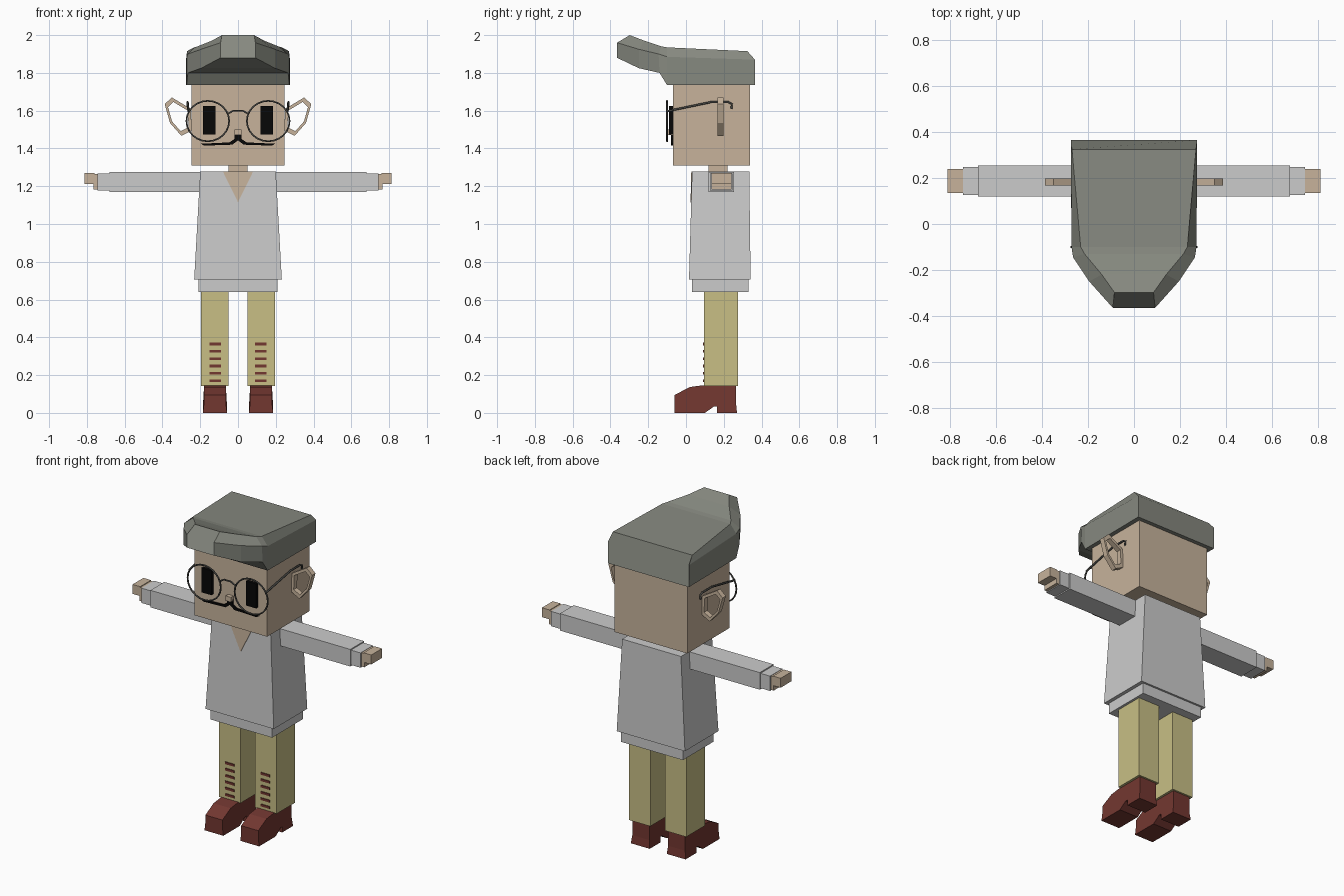
import bpy
import bmesh
import math
from mathutils import Vector

cube = bpy.data.objects.get("Cube")
if cube:
    bpy.data.objects.remove(cube, do_unlink=True)


def material(name, rgb):
    m = bpy.data.materials.new(name)
    m.use_nodes = True
    m.diffuse_color = (*rgb, 1)
    bsdf = m.node_tree.nodes["Principled BSDF"]
    bsdf.inputs["Base Color"].default_value = (*rgb, 1)
    bsdf.inputs["Roughness"].default_value = 0.9
    return m


SKIN = material("skin", (0.57, 0.45, 0.33))
HAIR = material("grey hair", (0.24, 0.25, 0.215))
SHIRT = material("white cloth", (0.6, 0.6, 0.6))
TROUSERS = material("khaki cloth", (0.58, 0.52, 0.235))
LEATHER = material("red leather", (0.17, 0.038, 0.03))
BLACK = material("black", (0.002, 0.002, 0.002))
WIRE = material("dark wire", (0.06, 0.06, 0.055))


def finish(bm, name, mat):
    bmesh.ops.recalc_face_normals(bm, faces=bm.faces)
    mesh = bpy.data.meshes.new(name)
    bm.to_mesh(mesh)
    bm.free()
    mesh.materials.append(mat)
    ob = bpy.data.objects.new(name, mesh)
    bpy.context.collection.objects.link(ob)
    return ob


def loft(name, rings, mat):
    """Skin a closed solid over rings with equal point counts."""
    bm = bmesh.new()
    vs = [[bm.verts.new(p) for p in ring] for ring in rings]
    n = len(vs[0])
    for a, b in zip(vs, vs[1:]):
        for i in range(n):
            j = (i + 1) % n
            bm.faces.new((a[i], a[j], b[j], b[i]))
    bm.faces.new(vs[0])
    bm.faces.new(vs[-1])
    return finish(bm, name, mat)


def rect(x0, x1, y0, y1, z):
    return [(x0, y0, z), (x1, y0, z), (x1, y1, z), (x0, y1, z)]


def box(name, x, y, z, mat):
    return loft(name, [rect(*x, *y, z[0]), rect(*x, *y, z[1])], mat)


def span(side, a, b):
    return sorted((side * a, side * b))


def plate(name, pts, y0, y1, mat):
    return loft(name, [[(x, y, z) for x, z in pts] for y in (y0, y1)], mat)


def wire(name, pts, radius, closed=False):
    """Thin tube through points, turned into a mesh."""
    cu = bpy.data.curves.new(name, 'CURVE')
    cu.dimensions = '3D'
    cu.bevel_depth = radius
    cu.bevel_resolution = 1
    sp = cu.splines.new('POLY')
    sp.points.add(len(pts) - 1)
    for p, co in zip(sp.points, pts):
        p.co = (*co, 1)
    sp.use_cyclic_u = closed
    cu.materials.append(WIRE)
    tmp = bpy.data.objects.new(name + "_path", cu)
    bpy.context.collection.objects.link(tmp)
    bpy.context.view_layer.update()
    mesh = bpy.data.meshes.new_from_object(tmp.evaluated_get(
        bpy.context.evaluated_depsgraph_get()))
    bpy.data.objects.remove(tmp, do_unlink=True)
    ob = bpy.data.objects.new(name, mesh)
    bpy.context.collection.objects.link(ob)


# Head, neck and nose
box("head", (-0.247, 0.247), (-0.07, 0.34), (1.31, 1.8), SKIN)
box("neck", (-0.05, 0.05), (0.12, 0.22), (1.26, 1.32), SKIN)
box("nose", (-0.018, 0.018), (-0.095, -0.06), (1.47, 1.5), SKIN)

# Swept hair: each station is (y, half width, z) for the lower, middle and top edge
stations = [
    ((0.365, 0.275, 1.735), (0.365, 0.275, 1.87), (0.325, 0.27, 1.915)),
    ((-0.1, 0.272, 1.735), (-0.1, 0.272, 1.885), (-0.1, 0.232, 1.935)),
    ((-0.14, 0.265, 1.8), (-0.145, 0.265, 1.9), (-0.13, 0.215, 1.94)),
    ((-0.25, 0.195, 1.825), (-0.25, 0.195, 1.925), (-0.22, 0.14, 1.97)),
    ((-0.365, 0.092, 1.88), (-0.365, 0.092, 1.96), (-0.298, 0.085, 2.0)),
]
loft("hair", [[(w, y, z) for y, w, z in s] + [(-w, y, z) for y, w, z in reversed(s)]
              for s in stations], HAIR)

# Moustache drawn as a half outline and its mirror image
half = [(0, 1.47), (0.018, 1.48), (0.018, 1.45), (0.045, 1.432), (0.195, 1.425),
        (0.18, 1.415), (0.03, 1.42), (0, 1.443)]
for name, s in (("left", 1), ("right", -1)):
    plate(name + "_moustache", [(s * x, z) for x, z in half], -0.079, -0.069, BLACK)

# Shirt with a hem and an open collar
loft("shirt", [rect(-0.232, 0.232, 0.016, 0.342, 0.705),
               rect(-0.2, 0.2, 0.032, 0.335, 1.277)], SHIRT)
box("shirt_hem", (-0.21, 0.21), (0.032, 0.33), (0.64, 0.71), SHIRT)
loft("open_collar", [[(-0.08, y, 1.278), (0.08, y, 1.278), (0, y - 0.004, 1.115)]
                     for y in (0.028, 0.034)], SKIN)

# Side profile of a shoe: (y, z) along the upper line and along the sole
shoe = [(-0.06, 0), (-0.06, 0.05), (-0.06, 0.095), (0.02, 0.137), (0.09, 0.146),
        (0.265, 0.146), (0.265, 0.05), (0.27, 0), (0.165, 0), (0.165, 0.035),
        (0.15, 0.035), (0.1, 0)]
ear_outline = [(0.25, 1.61), (0.35, 1.67), (0.388, 1.635), (0.36, 1.535),
               (0.3, 1.467), (0.245, 1.495)]

for side, s in (("left", 1), ("right", -1)):
    # Eye
    box(side + "_eye", span(s, 0.118, 0.186), (-0.09, -0.068), (1.475, 1.625), BLACK)

    # Ear as an open ring of constant depth
    mid = sum((Vector(p) for p in ear_outline), Vector((0, 0))) / len(ear_outline)
    inner = [mid + (Vector(p) - mid) * 0.76 for p in ear_outline]
    bm = bmesh.new()
    loops = [[bm.verts.new((s * p[0], y, p[1])) for p in line]
             for line, y in ((ear_outline, 0.167), (ear_outline, 0.199),
                             (inner, 0.199), (inner, 0.167))]
    for a, b in zip(loops, loops[1:] + loops[:1]):
        for i in range(len(a)):
            j = (i + 1) % len(a)
            bm.faces.new((a[i], a[j], b[j], b[i]))
    finish(bm, side + "_ear", SKIN)

    # Glasses rim and temple
    rim = [(s * 0.16 + 0.113 * math.cos(t * math.tau / 24), -0.1,
            1.545 + 0.107 * math.sin(t * math.tau / 24)) for t in range(24)]
    wire(side + "_glasses_rim", rim, 0.005, True)
    wire(side + "_glasses_temple",
         [(s * x, y, z) for x, y, z in ((0.262, -0.1, 1.597), (0.267, 0.13, 1.645),
                                        (0.267, 0.225, 1.645), (0.267, 0.243, 1.635),
                                        (0.267, 0.24, 1.61))], 0.006)

    # Sleeve, cuff, hand and fingers
    box(side + "_sleeve", span(s, 0.18, 0.68), (0.12, 0.254), (1.17, 1.275), SHIRT)
    box(side + "_cuff", span(s, 0.67, 0.745), (0.127, 0.247), (1.177, 1.268), SHIRT)
    box(side + "_palm", span(s, 0.74, 0.765), (0.135, 0.24), (1.182, 1.266), SKIN)
    box(side + "_fingers", span(s, 0.76, 0.812), (0.135, 0.24), (1.212, 1.27), SKIN)

    # Trouser leg with a ladder of stripes
    box(side + "_trouser_leg", span(s, 0.05, 0.195), (0.096, 0.276), (0.143, 0.65),
        TROUSERS)
    for i in range(6):
        z = 0.17 + i * 0.039
        box(f"{side}_stripe_{i + 1}", span(s, 0.09, 0.152), (0.091, 0.098),
            (z - 0.007, z + 0.007), LEATHER)

    # Shoe, wider along the sole
    rings = [[(s * 0.122 + e * (0.064 if z < 0.045 else 0.058), y, z) for y, z in shoe]
             for e in (-1, 1)]
    loft(side + "_shoe", rings, LEATHER)

# Bridge of the glasses
wire("glasses_bridge", [(-0.05, -0.1, 1.585), (-0.025, -0.1, 1.6), (0.025, -0.1, 1.6),
                        (0.05, -0.1, 1.585)], 0.005)
